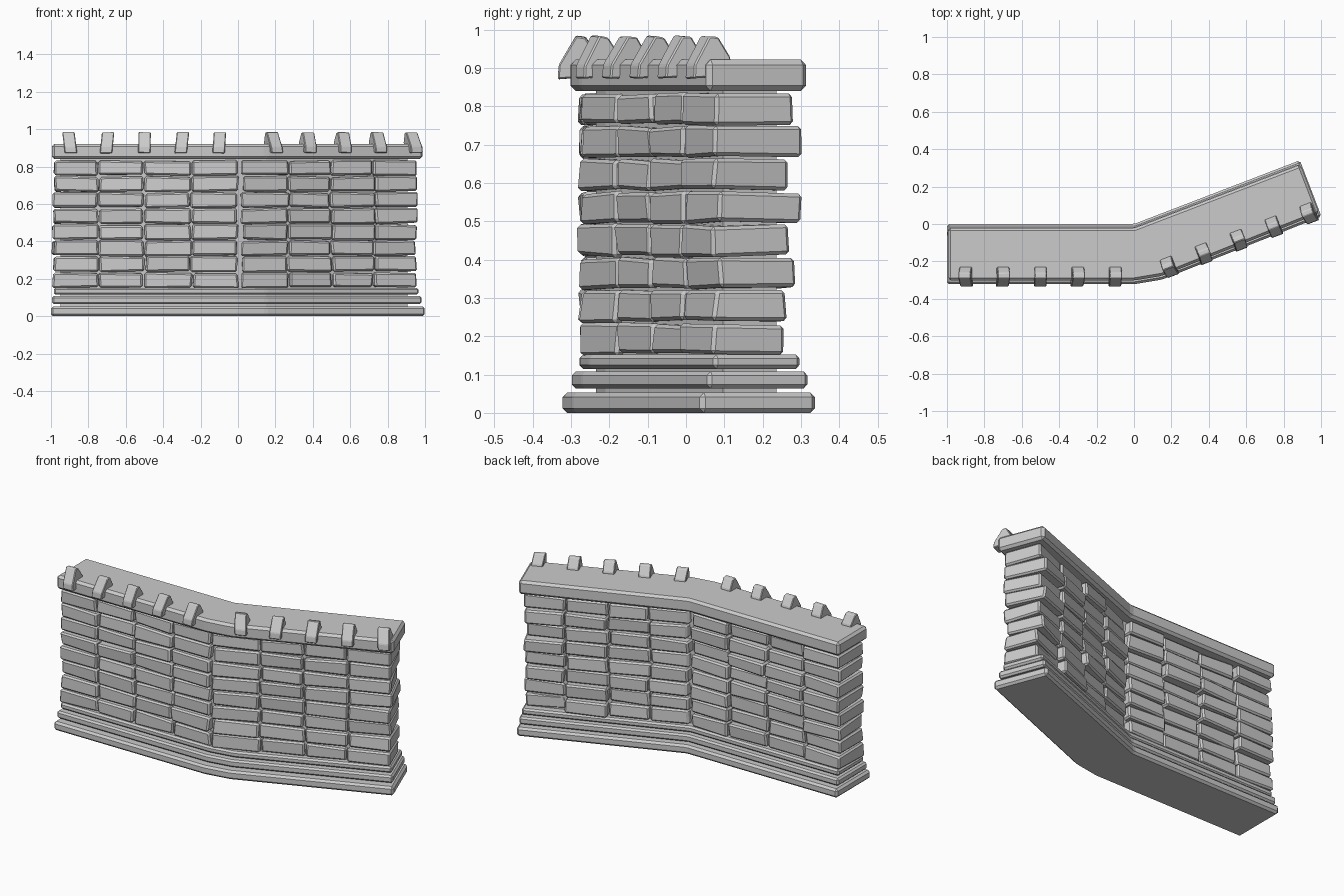
import bpy, bmesh, math, random

if "Cube" in bpy.data.objects:
    bpy.data.objects.remove(bpy.data.objects["Cube"])
random.seed(4)
ANG = math.radians(21)
C, S = math.cos(ANG), math.sin(ANG)


def right(u, v):
    # local coordinates along / across the angled half of the wall
    return (u * C - v * S, u * S + v * C)


def left(u, v):
    return (u, v)


def jit(a):
    return random.uniform(-a, a)


def prism(bm, bottom, top):
    a = [bm.verts.new(p) for p in bottom]
    b = [bm.verts.new(p) for p in top]
    n = len(a)
    bm.faces.new(a[::-1])
    bm.faces.new(b)
    for i in range(n):
        bm.faces.new((a[i], a[(i + 1) % n], b[(i + 1) % n], b[i]))


def finish(bm, name, bevel=0):
    bmesh.ops.recalc_face_normals(bm, faces=bm.faces)
    if bevel:
        bmesh.ops.bevel(bm, geom=bm.edges[:], offset=bevel, segments=1,
                        affect='EDGES', clamp_overlap=True)
    me = bpy.data.meshes.new(name)
    bm.to_mesh(me)
    bm.free()
    ob = bpy.data.objects.new(name, me)
    bpy.context.collection.objects.link(ob)


def slab(name, z0, z1, front, back, end_l, end_r, bevel):
    # bent outline: left front, bend, right end, back bend
    pts = [(-end_l, -front), (0, -front), (0.15, 0.025 - front),
           right(end_r, -front), right(end_r, -back), (0, -back), (-end_l, -back)]
    bm = bmesh.new()
    prism(bm, [(x, y, z0) for x, y in pts], [(x, y, z1) for x, y in pts])
    finish(bm, name, bevel)


# stepped footing, hidden core and coping
slab("footing_bottom", 0.0, 0.053, 0.322, 0.0, 1.0, 0.95, 0.012)
slab("footing_middle", 0.064, 0.108, 0.298, 0.018, 0.995, 0.94, 0.01)
slab("footing_top", 0.115, 0.152, 0.278, 0.036, 0.985, 0.93, 0.01)
slab("core", 0.02, 0.88, 0.235, 0.085, 0.95, 0.88, 0)
slab("coping", 0.84, 0.922, 0.302, 0.022, 0.995, 0.945, 0.014)

# eight courses of rough stones running through the wall
end_depth = [0.08, 0.07, 0.045, 0.063, 0.03, 0.058, 0.028, 0.052]
cols_left = [(-0.99, -0.99), (-0.745, -0.745), (-0.5, -0.5), (-0.25, -0.25), (0.0, 0.0)]
cols_right = [(-0.085, 0.0), (0.187, 0.22), (0.433, 0.45), (0.68, 0.69), (0.925, 0.92)]
for r in range(8):
    z0 = 0.153 + r * 0.0857
    z1 = z0 + 0.079
    for side, place, cols in (("left", left, cols_left), ("right", right, cols_right)):
        bm = bmesh.new()
        cuts = [(f + jit(0.008), b + jit(0.008)) for f, b in cols]
        for i in range(4):
            (f0, b0), (f1, b1) = cuts[i], cuts[i + 1]
            front = 0.27 + jit(0.008)
            back = end_depth[r] if (side == "right" and i == 3) else 0.045 + jit(0.018)
            rings = []
            for z in (z0, z1):
                ring = []
                for u, v in ((f0 + 0.003, -front), (f1 - 0.003, -front),
                             (b1 - 0.003, -back), (b0 + 0.003, -back)):
                    x, y = place(u + jit(0.005), v + jit(0.007))
                    ring.append((x, y, z + jit(0.005)))
                rings.append(ring)
            prism(bm, *rings)
        finish(bm, f"stones_{side}_course_{r + 1}", 0.009)

# small slanted merlons along the front edge
profile = [(-0.335, 0.872), (-0.332, 0.908), (-0.287, 0.984), (-0.262, 0.981),
           (-0.23, 0.93), (-0.23, 0.88)]
for side, place, start in (("left", left, -0.9), ("right", right, 0.092)):
    for i in range(5):
        bm = bmesh.new()
        c = start + i * 0.2
        lean = jit(0.007)
        rings = []
        for h in (-0.033, 0.033):
            rings.append([(*place(c + h + lean * (z - 0.93) / 0.05, v), z + jit(0.002))
                          for v, z in profile])
        prism(bm, *rings)
        finish(bm, f"merlon_{side}_{i + 1}", 0.004)
